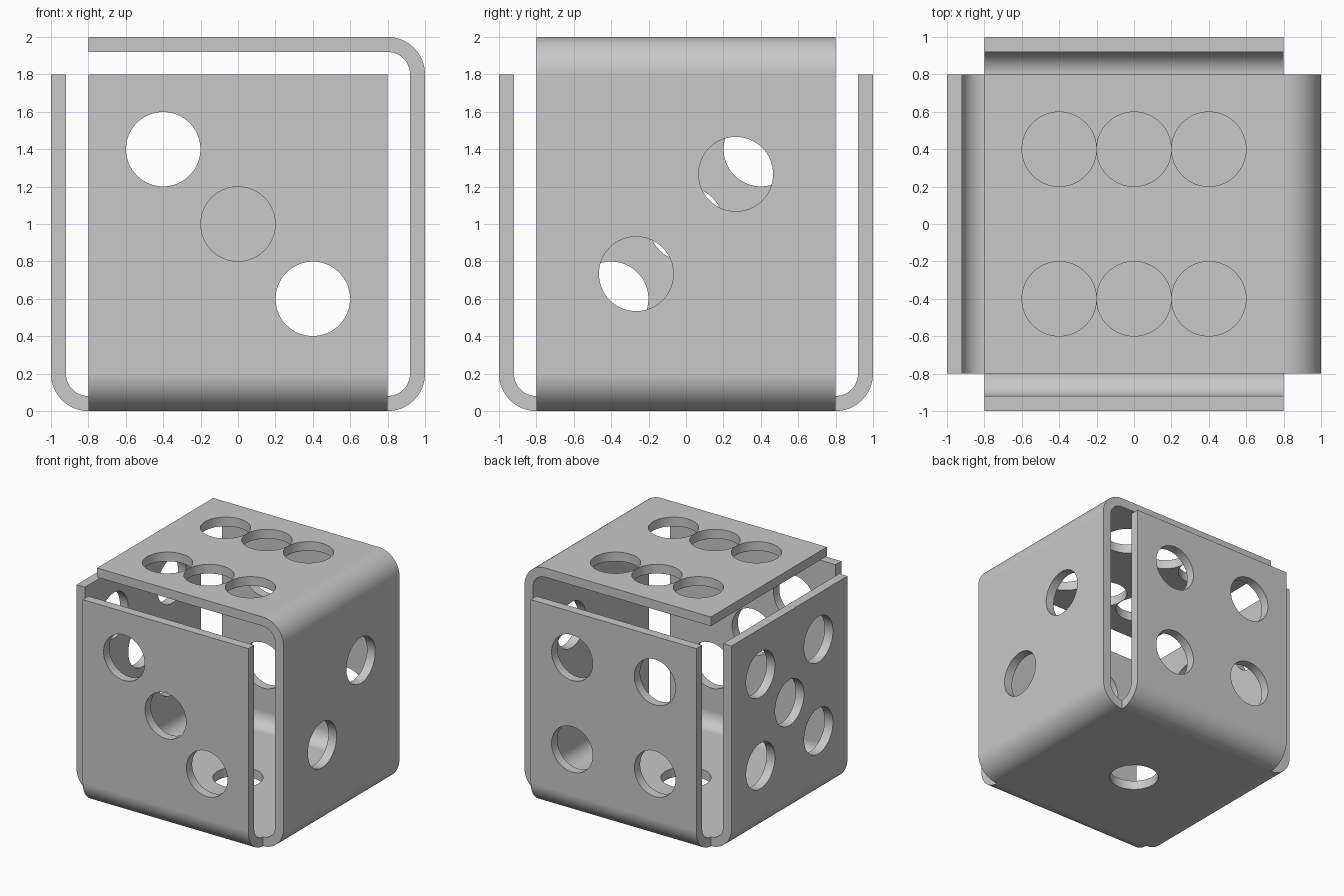
import bpy, bmesh
from math import sin, cos, pi, radians
from mathutils import Matrix, Vector

FLAT = 0.8      # half width of the flat part of every panel
BEND = 0.2      # outer bend radius
THICK = 0.08
HOLE = 0.199
STEPS = 16

if "Cube" in bpy.data.objects:
    bpy.data.objects.remove(bpy.data.objects["Cube"], do_unlink=True)

grey = bpy.data.materials.new("plain grey")
grey.use_nodes = True
colour = (0.58, 0.58, 0.58, 1)
grey.diffuse_color = colour
grey.node_tree.nodes["Principled BSDF"].inputs["Base Color"].default_value = colour


def make_object(name, bm):
    mesh = bpy.data.meshes.new(name)
    bm.to_mesh(mesh)
    bm.free()
    obj = bpy.data.objects.new(name, mesh)
    bpy.context.collection.objects.link(obj)
    mesh.materials.append(grey)
    return obj


def arc(z, start):
    """Quarter bend as (outward, height) points."""
    angles = [start + pi / 2 * i / STEPS for i in range(STEPS + 1)]
    return [(FLAT + BEND * cos(a), z + BEND * sin(a)) for a in angles]


def add_strip(bm, path, turn):
    """Sweep a path sideways into a strip, turned about z."""
    rot = Matrix.Rotation(turn, 3, 'Z')
    rows = [[bm.verts.new(rot @ Vector((u, side, z))) for side in (-FLAT, FLAT)]
            for u, z in path]
    for (a0, b0), (a1, b1) in zip(rows, rows[1:]):
        bm.faces.new((a0, b0, b1, a1))


# Folded sheet: base, four bent-up walls, and a lid folded over from +x
sheet = bmesh.new()
add_strip(sheet, [(-FLAT, 0), (FLAT, 0)], 0)
wall = arc(BEND, -pi / 2) + [(1, 2 - BEND)]
lid = arc(2 - BEND, 0)[1:] + [(-FLAT, 2)]
for k in range(4):
    add_strip(sheet, wall + lid if k == 0 else wall, k * pi / 2)
bmesh.ops.remove_doubles(sheet, verts=sheet.verts, dist=0.0005)
box = make_object("folded_die_shell", sheet)

# Spot holes, each pattern in its own panel's plane
s, t = 0.4, FLAT / 3
corners = [(-s, -s), (-s, s), (s, -s), (s, s)]
patterns = [
    ((0, 0, -1), [(0, 0)]),
    ((1, 0, 0), [(-t, -t), (t, t)]),
    ((0, -1, 0), [(-s, s), (0, 0), (s, -s)]),
    ((0, 1, 0), corners),
    ((-1, 0, 0), corners + [(0, 0)]),
    ((0, 0, 1), corners + [(0, -s), (0, s)]),
]
cutters = bmesh.new()
for normal, spots in patterns:
    n = Vector(normal)
    for p, q in spots:
        if n.z:
            offset = Vector((p, q, 0))
        elif n.x:
            offset = Vector((0, p, q))
        else:
            offset = Vector((p, 0, q))
        place = Matrix.Translation(Vector((0, 0, 1)) + n * (1 - THICK / 2) + offset)
        turn = n.to_track_quat('Z', 'Y').to_matrix().to_4x4()
        bmesh.ops.create_cone(cutters, cap_ends=True, segments=64, radius1=HOLE,
                              radius2=HOLE, depth=0.2, matrix=place @ turn)
cutter = make_object("hole_cutters", cutters)
cutter.hide_render = True

# Thicken the sheet inward, then cut the spots through it
solid = box.modifiers.new("Thickness", 'SOLIDIFY')
solid.thickness = THICK
solid.offset = -1
solid.use_even_offset = True
cut = box.modifiers.new("Spots", 'BOOLEAN')
cut.operation = 'DIFFERENCE'
cut.solver = 'EXACT'
cut.object = cutter

bpy.ops.object.select_all(action='DESELECT')
box.select_set(True)
bpy.context.view_layer.objects.active = box
for name in ("Thickness", "Spots"):
    bpy.ops.object.modifier_apply(modifier=name)
bpy.data.objects.remove(cutter, do_unlink=True)

# Smooth bends and hole walls, with the flat panels kept flat
bpy.ops.object.shade_smooth_by_angle(angle=radians(30))
weighted = box.modifiers.new("Flat panels", 'WEIGHTED_NORMAL')
weighted.keep_sharp = True
